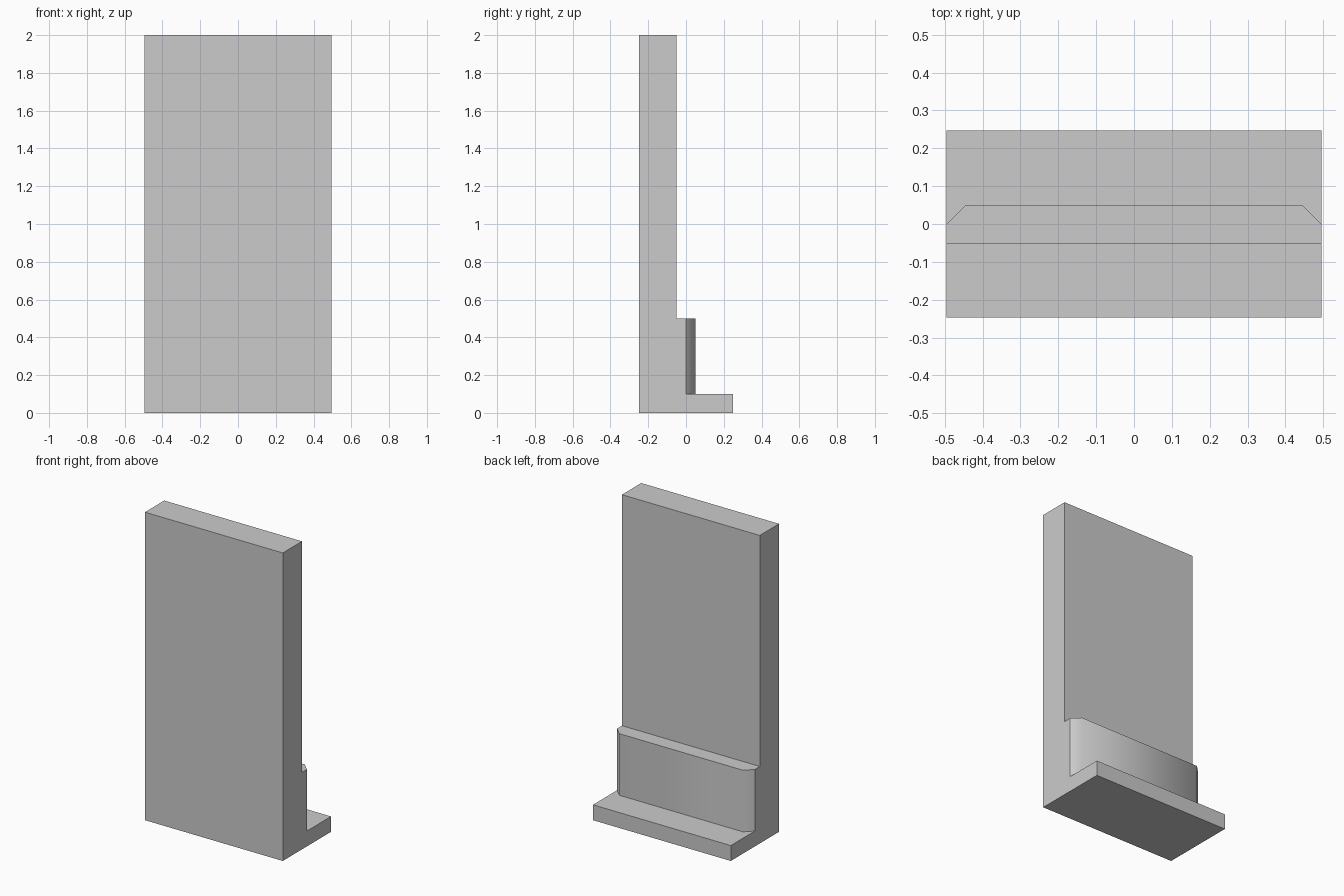
import bpy
import bmesh
from mathutils import Vector

if "Cube" in bpy.data.objects:
    bpy.data.objects.remove(bpy.data.objects["Cube"])

HALF_X = 0.495
FRONT, BACK = -0.2475, 0.2475
WALL_BACK = -0.05


def extrude_profile(name, points, offset):
    """Extrude a closed planar outline along the offset vector."""
    bm = bmesh.new()
    face = bm.faces.new([bm.verts.new(p) for p in points])
    out = bmesh.ops.extrude_face_region(bm, geom=[face])
    moved = [g for g in out["geom"] if isinstance(g, bmesh.types.BMVert)]
    bmesh.ops.translate(bm, verts=moved, vec=Vector(offset))
    bmesh.ops.recalc_face_normals(bm, faces=bm.faces)
    mesh = bpy.data.meshes.new(name)
    bm.to_mesh(mesh)
    bm.free()
    obj = bpy.data.objects.new(name, mesh)
    bpy.context.collection.objects.link(obj)
    return obj


# Upright wall and its foot slab, one L-shaped side profile
side = [(FRONT, 0), (BACK, 0), (BACK, 0.1), (WALL_BACK, 0.1),
        (WALL_BACK, 2), (FRONT, 2)]
extrude_profile("wall_and_foot", [(-HALF_X, y, z) for y, z in side],
                (2 * HALF_X, 0, 0))

# Low step behind the wall, with chamfered vertical corners
right_half = [(HALF_X, WALL_BACK), (HALF_X, 0), (HALF_X - 0.05, 0.05)]
plan = right_half + [(-x, y) for x, y in reversed(right_half)]
step = extrude_profile("rear_step", [(x, y, 0.1) for x, y in plan],
                       (0, 0, 0.4))

# Smooth shading across the chamfers and rear face only
for poly in step.data.polygons:
    poly.use_smooth = poly.normal.y > 0.1
for edge in step.data.edges:
    a, b = (step.data.vertices[i].co for i in edge.vertices)
    edge.use_edge_sharp = abs(a.z - b.z) < 0.01
